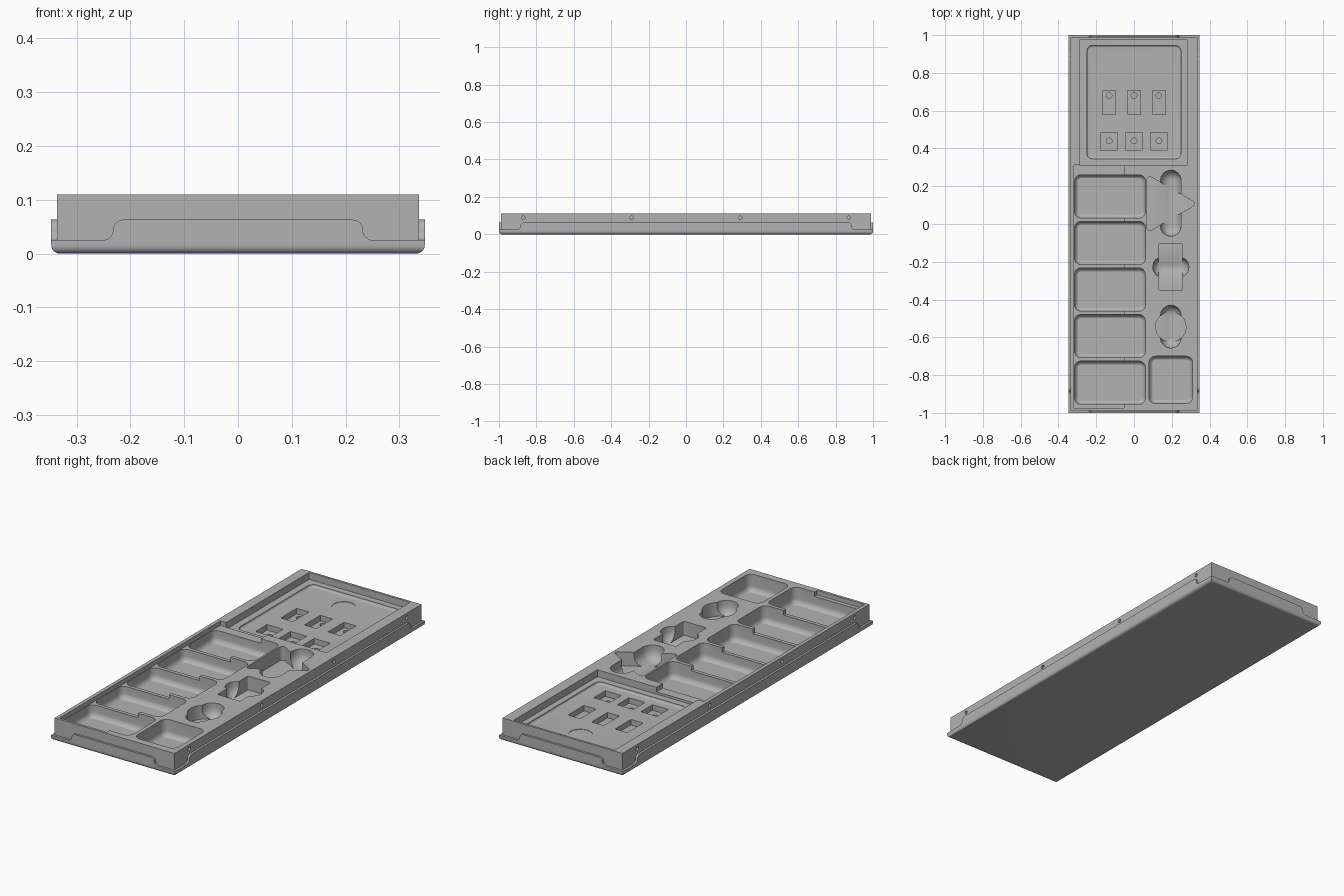
import bpy, bmesh, math
from mathutils import Vector, Matrix

cube = bpy.data.objects.get("Cube")
if cube:
    bpy.data.objects.remove(cube, do_unlink=True)

grey = bpy.data.materials.new("mid grey")
grey.use_nodes = True
COLOUR = (0.45, 0.45, 0.45, 1)
grey.diffuse_color = COLOUR
grey.node_tree.nodes["Principled BSDF"].inputs["Base Color"].default_value = COLOUR

HX, HY, TOP = 0.347, 1.0, 0.11      # tray half sizes and insert top
WALL, LIP, RIM = 0.0105, 0.025, 0.063
ABOVE = TOP + 0.02


def make(name, bm):
    bmesh.ops.recalc_face_normals(bm, faces=bm.faces)
    mesh = bpy.data.meshes.new(name)
    bm.to_mesh(mesh)
    bm.free()
    mesh.materials.append(grey)
    ob = bpy.data.objects.new(name, mesh)
    bpy.context.scene.collection.objects.link(ob)
    return ob


def box(name, x0, x1, y0, y1, z0, z1):
    bm = bmesh.new()
    bmesh.ops.create_cube(bm, size=1)
    for v in bm.verts:
        v.co = ((x0 + x1) / 2 + v.co.x * (x1 - x0),
                (y0 + y1) / 2 + v.co.y * (y1 - y0),
                (z0 + z1) / 2 + v.co.z * (z1 - z0))
    return make(name, bm)


def outline(centres, r, steps=8):
    """Rounded convex outline around counter-clockwise corner centres."""
    n = len(centres)
    if n == 1:
        spans = [(0, 2 * math.pi * (1 - 1 / (4 * steps)))]
        steps = 4 * steps - 1
    else:
        spans = []
        for i in range(n):
            a = Vector(centres[i]) - Vector(centres[i - 1])
            b = Vector(centres[(i + 1) % n]) - Vector(centres[i])
            start = math.atan2(a.y, a.x) - math.pi / 2
            turn = (math.atan2(b.y, b.x) - math.atan2(a.y, a.x)) % (2 * math.pi)
            spans.append((start, turn))
    return [(c[0] + r * math.cos(s + t * k / steps), c[1] + r * math.sin(s + t * k / steps))
            for c, (s, t) in zip(centres, spans) for k in range(steps + 1)]


def pocket(name, centres, r, floor, fillet=0.0):
    """Cutter with rounded corners and an optional filleted floor."""
    levels = [(r, ABOVE)]
    if fillet:
        for k in range(7):
            t = k * math.pi / 12
            levels.append((r - fillet * (1 - math.cos(t)), floor + fillet * (1 - math.sin(t))))
    else:
        levels.append((r, floor))
    bm = bmesh.new()
    rings = [[bm.verts.new((x, y, z)) for x, y in outline(centres, rad)] for rad, z in levels]
    for a, b in zip(rings, rings[1:]):
        for i in range(len(a)):
            j = (i + 1) % len(a)
            bm.faces.new((a[i], a[j], b[j], b[i]))
    bm.faces.new(rings[0])
    bm.faces.new(rings[-1])
    return make(name, bm)


def rect(x0, x1, y0, y1, r):
    return [(x0 + r, y0 + r), (x1 - r, y0 + r), (x1 - r, y1 - r), (x0 + r, y1 - r)]


def smooth(ob):
    bpy.ops.object.select_all(action='DESELECT')
    ob.select_set(True)
    bpy.context.view_layer.objects.active = ob
    bpy.ops.object.shade_smooth_by_angle(angle=math.radians(32))


# Shallow base tray with rounded lower edges
base = box("tray_base", -HX, HX, -HY, HY, 0, LIP)
bm = bmesh.new()
bm.from_mesh(base.data)
low = [e for e in bm.edges if all(v.co.z < 0.001 for v in e.verts)]
bmesh.ops.bevel(bm, geom=low, offset=0.016, segments=6, profile=0.5, affect='EDGES')
bm.to_mesh(base.data)
bm.free()
smooth(base)


# Raised tray walls with curved shoulders
def tray_wall(name, half, angle, distance):
    r = (RIM - LIP) / 2
    edge = half - 0.115
    side = []
    for k in range(9):
        t = k * math.pi / 16
        side.append((edge + r - r * math.sin(t), LIP + r - r * math.cos(t)))
    for k in range(1, 9):
        t = k * math.pi / 16
        side.append((edge - r + r * math.cos(t), LIP + r + r * math.sin(t)))
    side = [(edge + r, LIP - 0.003)] + side
    pts = side + [(-x, z) for x, z in reversed(side)]
    bm = bmesh.new()
    face = bm.faces.new([bm.verts.new((x, -distance, z)) for x, z in pts])
    ext = bmesh.ops.extrude_face_region(bm, geom=[face])["geom"]
    bmesh.ops.translate(bm, vec=(0, WALL, 0), verts=[g for g in ext if isinstance(g, bmesh.types.BMVert)])
    bmesh.ops.rotate(bm, verts=bm.verts, cent=(0, 0, 0), matrix=Matrix.Rotation(angle, 3, 'Z'))
    smooth(make(name, bm))


for name, half, quarter, dist in (("front", HX, 0, HY), ("left", HY, 1, HX),
                                  ("back", HX, 2, HY), ("right", HY, 3, HX)):
    tray_wall(name + "_tray_wall", half, quarter * math.pi / 2, dist)

# Insert block and its cutters
insert = box("storage_insert", -HX + 0.011, HX - 0.011, -HY + 0.012, HY - 0.012, 0.012, TOP)
cutters = [
    box("back_recess_cutter", -0.285, 0.28, 0.31, 0.977, 0.075, ABOVE),
    box("left_recess_cutter", -0.317, -0.052, -0.975, 0.312, 0.087, ABOVE),
    pocket("panel_cutter", rect(-0.25, 0.25, 0.345, 0.945, 0.03), 0.03, 0.063, 0.01),
    pocket("finger_dimple_cutter", [(0, 0.845)], 0.055, 0.061),
]

# Five large compartments and one small one
for i in range(5):
    y = 0.26 - 0.2465 * i
    cutters.append(pocket("compartment_cutter", rect(-0.315, 0.06, y - 0.228, y, 0.034), 0.034, 0.022, 0.03))
cutters.append(pocket("small_compartment_cutter", rect(0.08, 0.31, -0.95, -0.7, 0.034), 0.034, 0.022, 0.03))

# Shaped pockets with finger slots
cutters += [
    pocket("triangle_cutter", [(0.084, -0.02), (0.305, 0.107), (0.084, 0.235)], 0.015, 0.04),
    pocket("triangle_slot_cutter", [(0.195, -0.01), (0.195, 0.23)], 0.055, 0.035, 0.052),
    pocket("rectangle_cutter", rect(0.13, 0.257, -0.35, -0.105, 0.006), 0.006, 0.04),
    pocket("rectangle_slot_cutter", [(0.154, -0.228), (0.236, -0.228)], 0.055, 0.035, 0.052),
    pocket("circle_cutter", [(0.195, -0.545)], 0.08, 0.04),
    pocket("circle_slot_cutter", [(0.195, -0.602), (0.195, -0.485)], 0.055, 0.035, 0.052),
]

# Small part sockets, each with a round hole
for x in (-0.132, 0, 0.132):
    cutters += [
        box("tall_socket_cutter", x - 0.034, x + 0.034, 0.58, 0.707, 0.035, ABOVE),
        pocket("tall_socket_hole_cutter", [(x, 0.68)], 0.015, 0.02),
        box("wide_socket_cutter", x - 0.045, x + 0.045, 0.393, 0.485, 0.035, ABOVE),
        pocket("wide_socket_hole_cutter", [(x, 0.44)], 0.015, 0.02),
    ]

# Round holes along both long sides
for side in (-1, 1):
    for y in (-0.87, -0.29, 0.29, 0.87):
        bm = bmesh.new()
        bmesh.ops.create_cone(bm, cap_ends=True, segments=20, radius1=0.009, radius2=0.009, depth=0.024,
                              matrix=Matrix.Translation((side * 0.338, y, 0.088)) @ Matrix.Rotation(math.pi / 2, 4, 'Y'))
        cutters.append(make("side_hole_cutter", bm))

for c in cutters:
    c.hide_render = True
    mod = insert.modifiers.new("cut", 'BOOLEAN')
    mod.operation, mod.solver, mod.object = 'DIFFERENCE', 'EXACT', c
bpy.context.view_layer.update()
result = bpy.data.meshes.new_from_object(insert.evaluated_get(bpy.context.evaluated_depsgraph_get()))
insert.modifiers.clear()
insert.data = result
for c in cutters:
    bpy.data.objects.remove(c, do_unlink=True)
result.materials.clear()
result.materials.append(grey)
for p in result.polygons:
    p.material_index = 0
smooth(insert)
